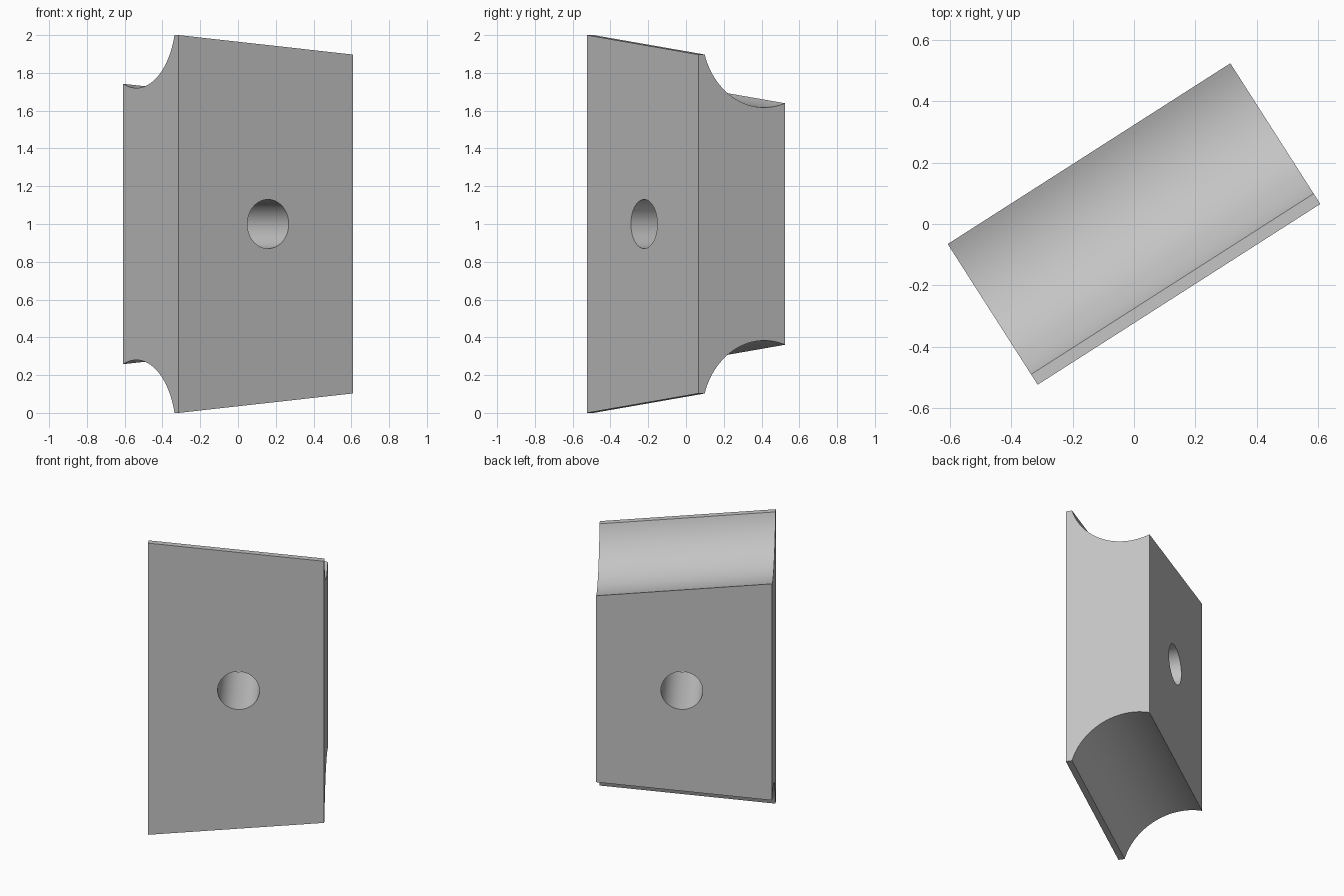
import bpy, bmesh, math
from mathutils import Matrix, Vector

if "Cube" in bpy.data.objects:
    bpy.data.objects.remove(bpy.data.objects["Cube"])

LENGTH, DEPTH, DROP = 1.095, 0.545, 0.103   # DROP: end taper across the length
LIP, ARC_V, ARC_Z, ARC_R = 0.04, 0.415, 2.111, 0.391
YAW = math.radians(32.6)
placement = Matrix.Rotation(YAW, 4, "Z") @ Matrix.Translation((-LENGTH / 2, -DEPTH / 2, 0))

grey = bpy.data.materials.new("plain grey")
grey.use_nodes = True
colour = (0.55, 0.55, 0.55, 1)
grey.diffuse_color = colour
grey.node_tree.nodes["Principled BSDF"].inputs["Base Color"].default_value = colour


def make_object(name, bm):
    bmesh.ops.recalc_face_normals(bm, faces=bm.faces)
    bm.transform(placement)
    mesh = bpy.data.meshes.new(name)
    bm.to_mesh(mesh)
    bm.free()
    mesh.materials.append(grey)
    obj = bpy.data.objects.new(name, mesh)
    bpy.context.collection.objects.link(obj)
    return obj


# Side profile: flat lip, then a concave arc, mirrored for the lower end
start = math.acos((LIP - ARC_V) / ARC_R)
end = math.acos((DEPTH - ARC_V) / ARC_R)
steps = 32
upper = [(0, 2)]
for i in range(steps + 1):
    a = start + (end - start) * i / steps
    upper.append((ARC_V + ARC_R * math.cos(a), ARC_Z - ARC_R * math.sin(a)))
profile = upper + [(v, 2 - z) for v, z in reversed(upper)]

# Plate: the profile swept along its length, both ends tapering inwards
bm = bmesh.new()
rings = []
for u, drop in ((0, 0), (LENGTH, DROP)):
    rings.append([bm.verts.new((u, v, z - drop if z > 1 else z + drop)) for v, z in profile])
near, far = rings
bm.faces.new(near)
bm.faces.new(far)
for i in range(len(profile)):
    j = (i + 1) % len(profile)
    bm.faces.new((near[i], near[j], far[j], far[i]))
plate = make_object("clamp_plate", bm)

# Round hole straight through the plate
bm = bmesh.new()
bmesh.ops.create_cone(bm, cap_ends=True, segments=64, radius1=0.13, radius2=0.13, depth=1,
                      matrix=Matrix.Translation((0.562, DEPTH / 2, 1)) @ Matrix.Rotation(math.pi / 2, 4, "X"))
cutter = make_object("hole_cutter", bm)
cutter.hide_render = True

cut = plate.modifiers.new("hole", "BOOLEAN")
cut.operation = "DIFFERENCE"
cut.solver = "EXACT"
cut.object = cutter

bpy.ops.object.select_all(action="DESELECT")
plate.select_set(True)
bpy.context.view_layer.objects.active = plate
bpy.ops.object.modifier_apply(modifier=cut.name)
bpy.data.objects.remove(cutter)
bpy.ops.object.shade_smooth_by_angle(angle=math.radians(30))
